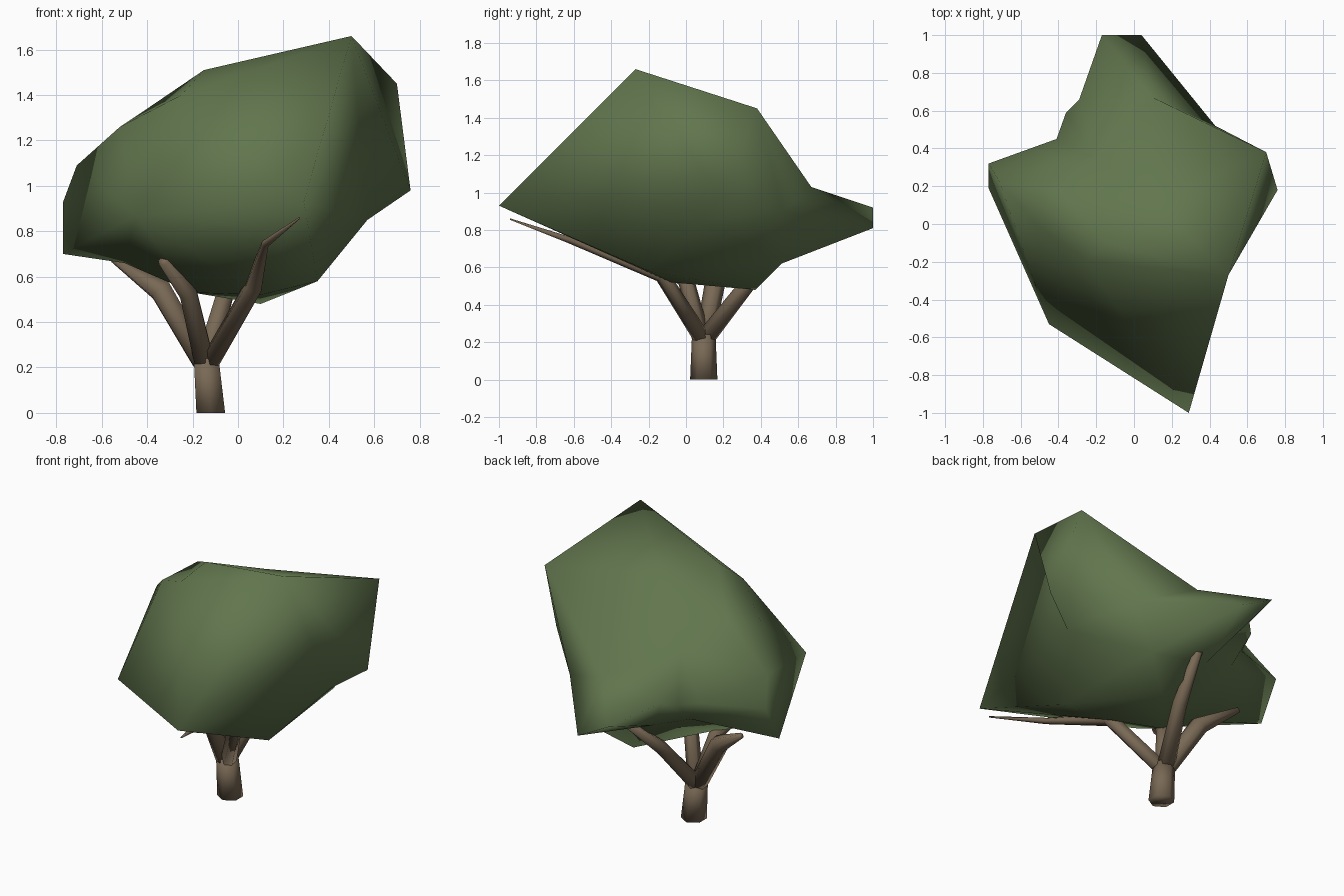
import bpy, bmesh
from mathutils import Vector

if "Cube" in bpy.data.objects:
    bpy.data.objects.remove(bpy.data.objects["Cube"])


def material(name, rgb):
    m = bpy.data.materials.new(name)
    m.diffuse_color = (*rgb, 1)
    m.use_nodes = True
    m.node_tree.nodes["Principled BSDF"].inputs["Base Color"].default_value = m.diffuse_color
    return m


bark = material("bark", (0.19, 0.14, 0.09))
leaf = material("leaf", (0.12, 0.18, 0.075))


def finish(name, bm, mat):
    bmesh.ops.recalc_face_normals(bm, faces=bm.faces)
    me = bpy.data.meshes.new(name)
    bm.to_mesh(me)
    bm.free()
    me.materials.append(mat)
    for p in me.polygons:
        p.use_smooth = True
    ob = bpy.data.objects.new(name, me)
    bpy.context.collection.objects.link(ob)
    return ob


def limb(name, path, radii, sides=6):
    """Tapered tube following a path, capped at both ends."""
    bm = bmesh.new()
    pts = [Vector(p) for p in path]
    rings = []
    for i, p in enumerate(pts):
        d = pts[min(i + 1, len(pts) - 1)] - pts[max(i - 1, 0)]
        if name == "trunk":
            d = Vector((0, 0, 1))
        q = Vector((0, 0, 1)).rotation_difference(d)
        ring = bmesh.ops.create_circle(bm, segments=sides, radius=radii[i])["verts"]
        for v in ring:
            v.co = p + q @ v.co
        rings.append(ring)
    for a, b in zip(rings, rings[1:]):
        for k in range(sides):
            n = (k + 1) % sides
            bm.faces.new((a[k], a[n], b[n], b[k]))
    bm.faces.new(rings[0])
    bm.faces.new(rings[-1])
    return finish(name, bm, bark)


# Trunk and four forking branches
limb("trunk", [(-.12, .095, 0), (-.14, .095, .24)], [.073, .063])
limb("branch_front", [(-.12, .08, .23), (.07, -.13, .56), (.12, -.62, .745), (.27, -.94, .858)],
     [.045, .042, .018, .004])
limb("branch_middle", [(-.15, .08, .23), (-.22, 0, .53), (-.33, -.2, .67)], [.05, .045, .025])
limb("branch_back", [(-.14, .11, .23), (-.06, .33, .51), (0, .56, .72)], [.05, .042, .025])
limb("branch_left", [(-.16, .1, .23), (-.34, .16, .54), (-.55, .25, .68)], [.05, .055, .018])

# Canopy corners
corners = [
    # top and front
    (.5, -.27, 1.66), (-.15, -.1, 1.51), (-.25, -.2, 1.4), (.29, -1, .93), (-.45, -.53, .87),
    (.1, .12, 1.45),
    # right side and rear tail
    (.7, .38, 1.45), (.76, .18, .98), (.57, .1, .85), (.43, .52, .9), (.04, 1, .81),
    (-.17, 1, .92), (.1, .67, 1.03), (-.29, .66, .97),
    # rear notch and valley
    (-.36, .59, .95), (-.41, .45, .92), (-.34, .44, .8), (-.2, .34, 1.16),
    # left side
    (-.52, 0, 1.26), (-.4, .18, 1.34), (-.71, .22, 1.09), (-.77, .32, .93), (-.77, .19, .7),
    # underside
    (.35, -.2, .58), (.3, .51, .62), (.1, .37, .48), (-.12, .48, .72), (-.2, .02, .53),
    (-.5, .08, .66), (.1, -.08, .52)]

# Triangulate the corners around an inner centre, then restore their positions
centre = Vector((-.02, .1, .85))
bm = bmesh.new()
home = {}
for c in corners:
    v = bm.verts.new((Vector(c) - centre).normalized())
    home[v] = Vector(c)
bmesh.ops.convex_hull(bm, input=list(bm.verts))
for v in bm.verts:
    v.co = home[v]
finish("canopy", bm, leaf)
